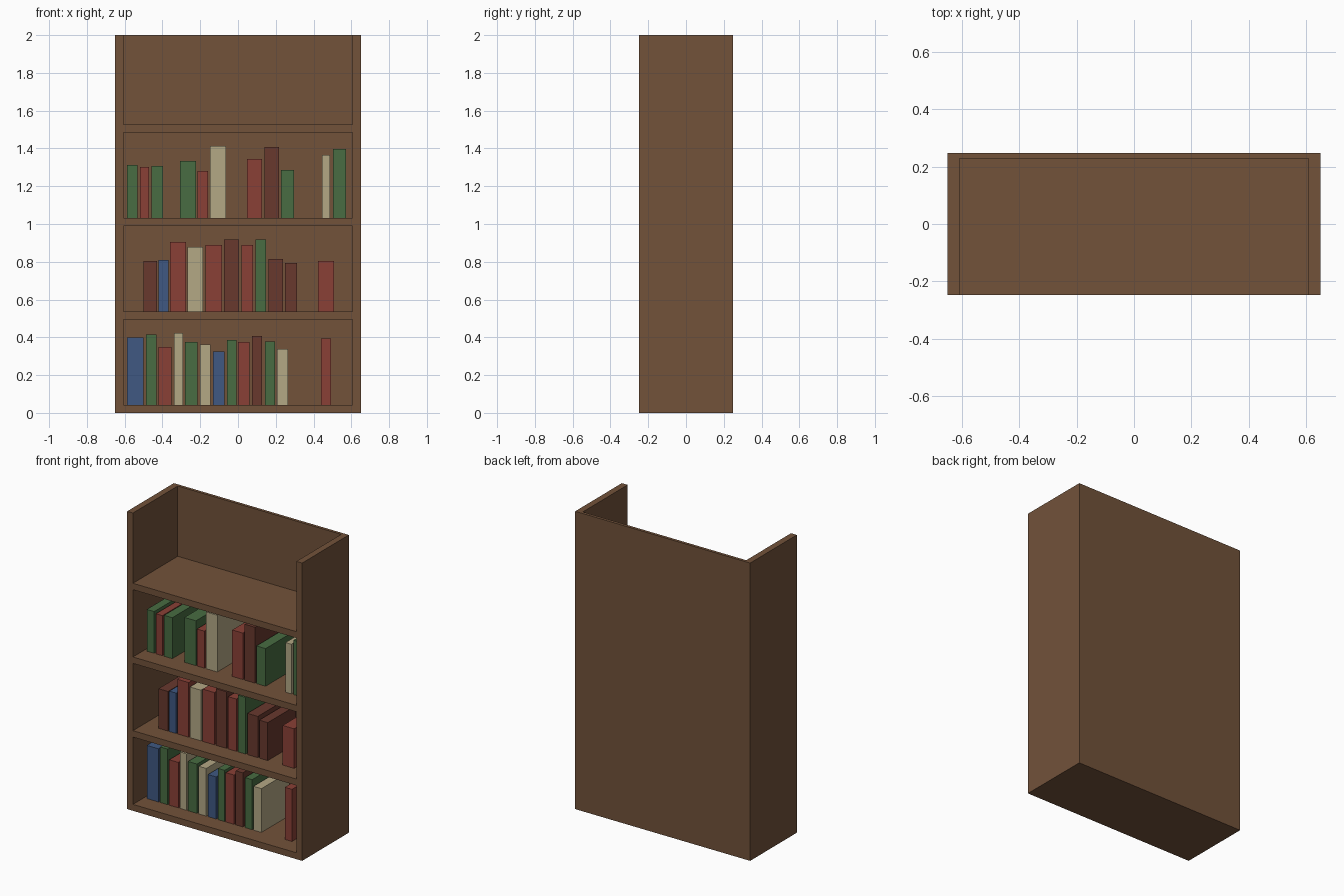
import bpy, bmesh
from mathutils import Vector

if "Cube" in bpy.data.objects:
    bpy.data.objects.remove(bpy.data.objects["Cube"])

W, D, H = 1.30, 0.495, 2.0      # outer width, depth, height
T, BACK = 0.043, 0.02           # board and back panel thickness
STEP = 0.495                    # shelf spacing
BOOK_Y = (-0.13, 0.17)          # front and rear of the books


def material(name, rgb):
    m = bpy.data.materials.new(name)
    m.diffuse_color = (*rgb, 1)
    m.use_nodes = True
    m.node_tree.nodes["Principled BSDF"].inputs["Base Color"].default_value = m.diffuse_color
    return m


MATS = {
    "wood": material("brown wood", (0.168, 0.084, 0.042)),
    "red": material("red cover", (0.254, 0.051, 0.037)),
    "green": material("green cover", (0.065, 0.150, 0.054)),
    "blue": material("blue cover", (0.050, 0.098, 0.223)),
    "cream": material("cream cover", (0.456, 0.392, 0.235)),
    "dark": material("dark red brown cover", (0.138, 0.040, 0.027)),
}


def box(name, lo, hi, mat):
    """Axis-aligned box between two corners."""
    lo, hi = Vector(lo), Vector(hi)
    bm = bmesh.new()
    bmesh.ops.create_cube(bm, size=1)
    bmesh.ops.scale(bm, vec=hi - lo, verts=bm.verts)
    bmesh.ops.translate(bm, vec=(lo + hi) / 2, verts=bm.verts)
    me = bpy.data.meshes.new(name)
    bm.to_mesh(me)
    bm.free()
    me.materials.append(MATS[mat])
    ob = bpy.data.objects.new(name, me)
    bpy.context.collection.objects.link(ob)
    return ob


# Case: two sides, a back panel and four shelves, all flush at the front
x, y = W / 2, D / 2
box("left_side", (-x, -y, 0), (-x + T, y, H), "wood")
box("right_side", (x - T, -y, 0), (x, y, H), "wood")
box("back_panel", (-x + T, y - BACK, 0), (x - T, y, H), "wood")
for i in range(4):
    box(f"shelf_{i + 1}", (-x + T, -y, i * STEP),
        (x - T, y - BACK, i * STEP + T), "wood")

# Books per shelf: colour, left edge, right edge, top height
ROWS = [
    [("blue", -.587, -.50, .40), ("green", -.487, -.431, .416),
     ("red", -.42, -.352, .348), ("cream", -.339, -.291, .422),
     ("green", -.28, -.214, .374), ("cream", -.201, -.145, .363),
     ("blue", -.132, -.071, .326), ("green", -.058, -.008, .387),
     ("red", 0, .061, .374), ("dark", .074, .127, .406),
     ("green", .143, .196, .379), ("cream", .206, .265, .337),
     ("red", .439, .492, .393)],
    [("dark", -.50, -.429, .804), ("blue", -.42, -.368, .809),
     ("red", -.36, -.275, .905), ("cream", -.267, -.185, .878),
     ("red", -.172, -.085, .889), ("dark", -.074, .005, .918),
     ("red", .018, .079, .889), ("green", .092, .148, .918),
     ("dark", .161, .238, .815), ("dark", .249, .312, .793),
     ("red", .423, .508, .804)],
    [("green", -.587, -.532, 1.313), ("red", -.519, -.471, 1.302),
     ("green", -.458, -.397, 1.308), ("green", -.307, -.222, 1.334),
     ("red", -.214, -.159, 1.281), ("cream", -.148, -.063, 1.414),
     ("red", .048, .127, 1.345), ("dark", .14, .217, 1.408),
     ("green", .228, .296, 1.286), ("cream", .444, .487, 1.366),
     ("green", .503, .571, 1.398)],
]
for i, row in enumerate(ROWS):
    for j, (colour, x0, x1, top) in enumerate(row):
        box(f"book_{i + 1}_{j + 1}", (x0, BOOK_Y[0], i * STEP + T),
            (x1, BOOK_Y[1], top), colour)
